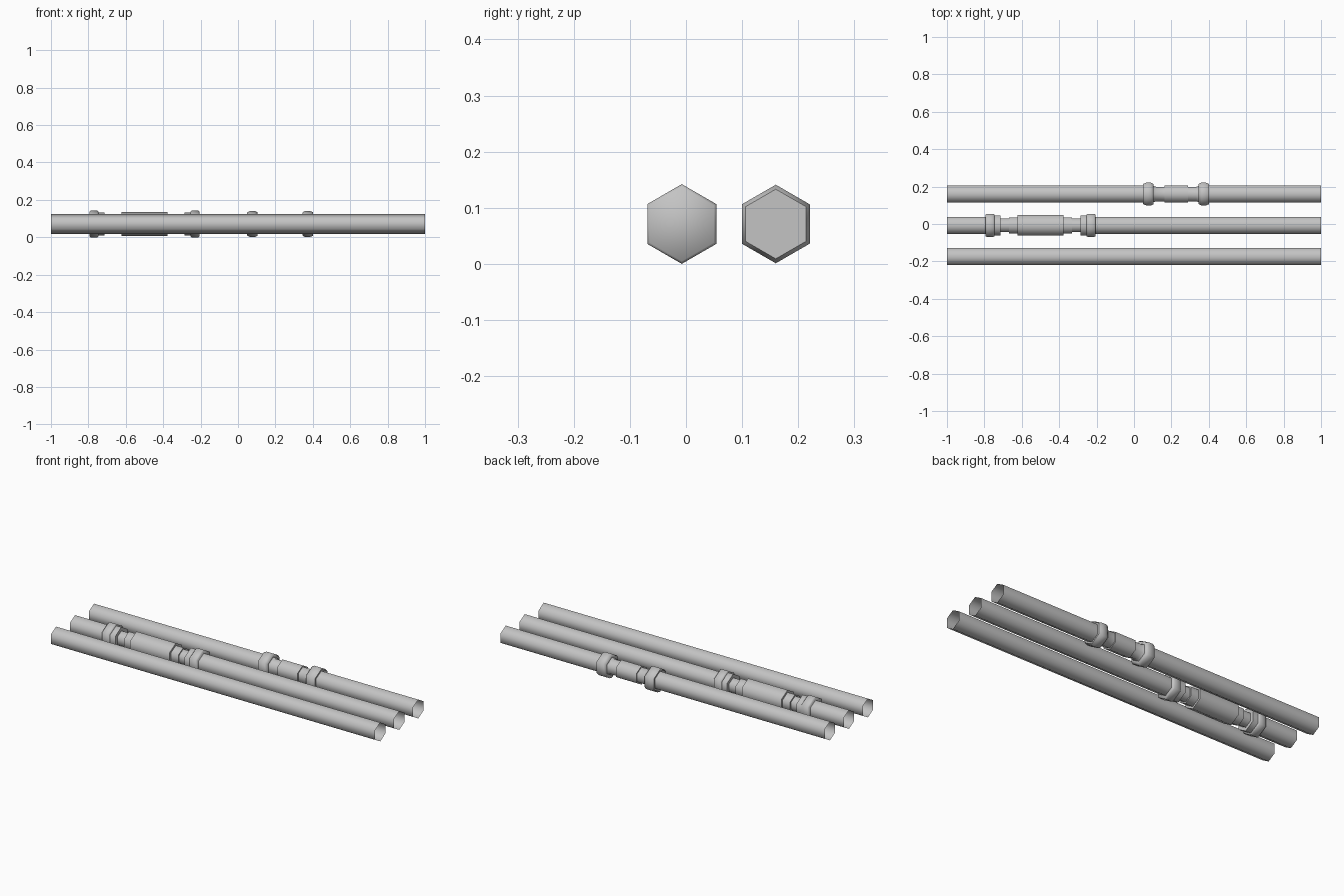
import bpy, bmesh, math

cube = bpy.data.objects.get("Cube")
if cube:
    bpy.data.objects.remove(cube, do_unlink=True)

GREY = (0.55, 0.55, 0.55, 1)
metal = bpy.data.materials.new("grey metal")
metal.use_nodes = True
metal.diffuse_color = GREY
metal.node_tree.nodes["Principled BSDF"].inputs["Base Color"].default_value = GREY

AXIS_Z = 0.071
PIPE_R = 0.0525
FRONT_Y, MIDDLE_Y, BACK_Y = -0.175, -0.0075, 0.16


def hex_lathe(name, profile, y, capped=True):
    """Six-sided part along x from (x, radius) steps, points up and down."""
    bm = bmesh.new()
    rings = []
    for x, r in profile:
        angles = [math.radians(90 + 60 * i) for i in range(6)]
        rings.append([bm.verts.new((x, r * math.cos(a), r * math.sin(a))) for a in angles])
    for a, b in zip(rings, rings[1:]):
        for i in range(6):
            j = (i + 1) % 6
            bm.faces.new((a[i], a[j], b[j], b[i]))
    if capped:
        bm.faces.new(rings[0])
        bm.faces.new(rings[-1])
    bmesh.ops.recalc_face_normals(bm, faces=bm.faces)
    # An open tube must still face outward
    if not capped and bm.faces[:][0].normal.dot(bm.faces[:][0].calc_center_median()) < 0:
        bmesh.ops.reverse_faces(bm, faces=bm.faces[:])
    mesh = bpy.data.meshes.new(name)
    bm.to_mesh(mesh)
    bm.free()
    mesh.materials.append(metal)
    obj = bpy.data.objects.new(name, mesh)
    obj.location = (0, y, AXIS_Z)
    bpy.context.collection.objects.link(obj)
    bpy.ops.object.select_all(action='DESELECT')
    obj.select_set(True)
    bpy.context.view_layer.objects.active = obj
    bpy.ops.object.shade_smooth_by_angle(angle=math.radians(65))
    return obj


def pipe(name, x0, x1, y):
    hex_lathe(name, [(x0, PIPE_R), (x1, PIPE_R)], y, capped=False)


def coupling(name, centre, half, y):
    """Mirror a half profile, listed from the outer end inward."""
    left = [(centre - d, r) for d, r in half]
    right = [(centre + d, r) for d, r in reversed(half)]
    hex_lathe(name, left + right, y)


# Plain front pipe
pipe("front_pipe", -1, 1, FRONT_Y)

# Middle pipe, with a long sleeved coupling
pipe("middle_pipe_right", -1, -0.78, MIDDLE_Y)
pipe("middle_pipe_left", -0.22, 1, MIDDLE_Y)
coupling("middle_coupling", -0.5, [
    (0.294, 0.066), (0.288, 0.071), (0.252, 0.071), (0.246, 0.066),   # flange
    (0.246, 0.062), (0.214, 0.062),                                   # collar
    (0.214, 0.042), (0.168, 0.042),                                   # neck
    (0.168, 0.050), (0.122, 0.050),                                   # step
    (0.122, 0.063),                                                   # sleeve
], MIDDLE_Y)

# Back pipe, with a short coupling
pipe("back_pipe_right", -1, 0.06, BACK_Y)
pipe("back_pipe_left", 0.39, 1, BACK_Y)
coupling("back_coupling", 0.225, [
    (0.177, 0.062), (0.160, 0.070), (0.134, 0.070), (0.120, 0.062),   # flange
    (0.120, 0.050), (0.108, 0.045), (0.063, 0.045),                   # neck
    (0.063, 0.0525),                                                  # block
], BACK_Y)
